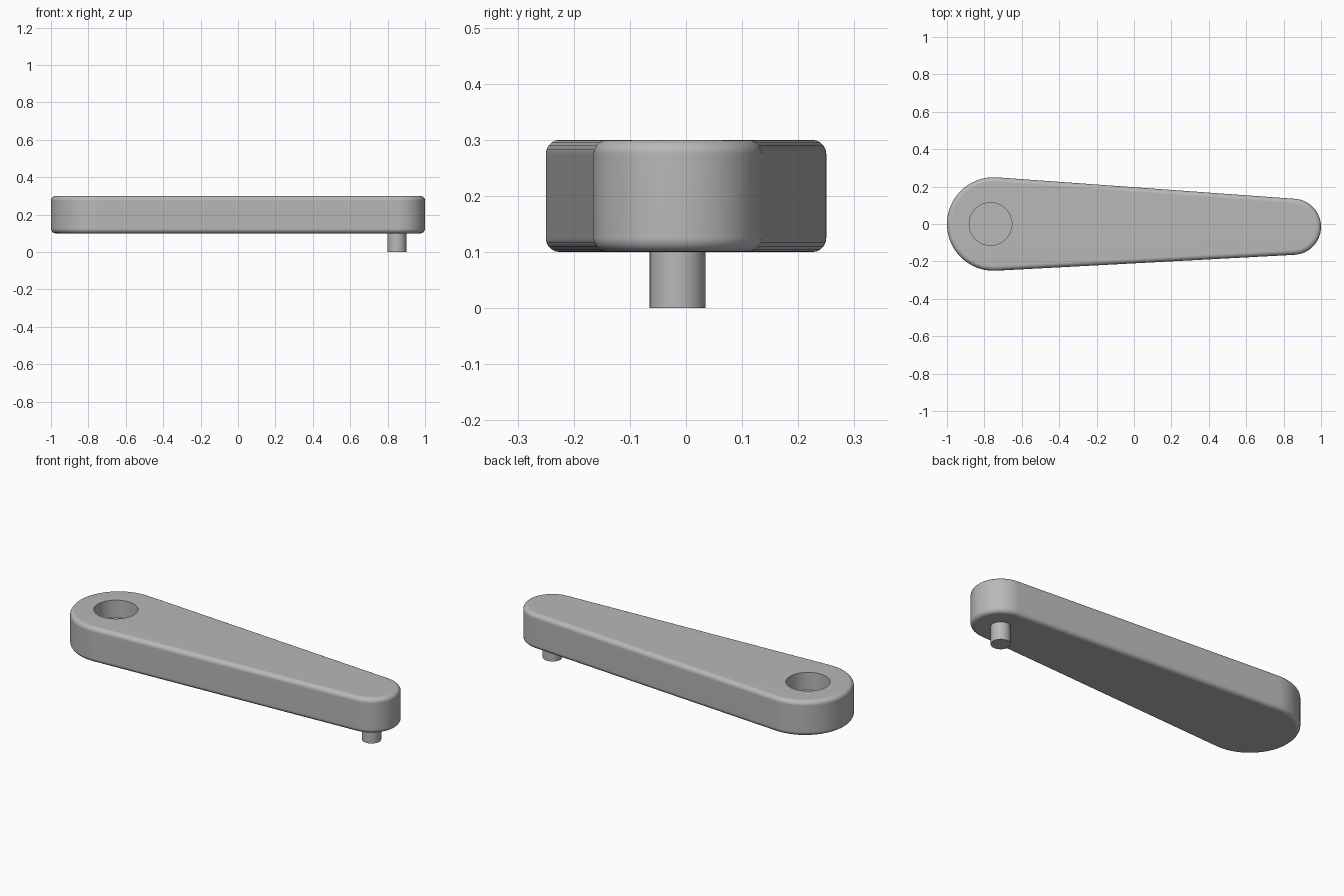
import bpy, bmesh, math
from mathutils import Vector

cube = bpy.data.objects.get("Cube")
if cube:
    bpy.data.objects.remove(cube, do_unlink=True)

# One flat grey
grey = bpy.data.materials.new("grey")
grey.use_nodes = True
colour = (0.48, 0.48, 0.48, 1)
grey.diffuse_color = colour
grey.node_tree.nodes["Principled BSDF"].inputs["Base Color"].default_value = colour

BIG, BIG_R = Vector((-0.75, 0)), 0.25
SMALL, SMALL_R = Vector((0.85, -0.015)), 0.15
HOLE, HOLE_R = Vector((-0.767, 0)), 0.114
BOTTOM, TOP, ROUND = 0.1, 0.3, 0.025


def arc(centre, radius, start, end, steps):
    return [centre + radius * Vector((math.cos(t), math.sin(t)))
            for t in (start + (end - start) * i / steps for i in range(steps + 1))]


def circle(centre, radius, steps=48):
    return arc(centre, radius, 0, math.tau, steps)[:-1]


def arm_outline(inset):
    """Two round ends joined by their outer tangents."""
    axis = SMALL - BIG
    turn = math.atan2(axis.y, axis.x)
    spread = math.acos((BIG_R - SMALL_R) / axis.length)
    return (arc(SMALL, SMALL_R - inset, turn - spread, turn + spread, 32)
            + arc(BIG, BIG_R - inset, turn + spread, turn + math.tau - spread, 40))


def ring(bm, points, z):
    return [bm.verts.new((p.x, p.y, z)) for p in points]


def loft(bm, rings):
    for low, high in zip(rings, rings[1:]):
        for i in range(len(low)):
            j = (i + 1) % len(low)
            bm.faces.new((low[i], low[j], high[j], high[i]))


def finish(bm, name):
    bmesh.ops.recalc_face_normals(bm, faces=bm.faces)
    mesh = bpy.data.meshes.new(name)
    bm.to_mesh(mesh)
    bm.free()
    mesh.materials.append(grey)
    obj = bpy.data.objects.new(name, mesh)
    bpy.context.collection.objects.link(obj)
    bpy.ops.object.select_all(action="DESELECT")
    obj.select_set(True)
    bpy.context.view_layer.objects.active = obj
    bpy.ops.object.shade_smooth_by_angle(angle=math.radians(35))
    weighted = obj.modifiers.new("flat caps", "WEIGHTED_NORMAL")
    weighted.keep_sharp = True
    return obj


# Arm: tapered body with rounded rims
bm = bmesh.new()
quarter = [math.pi / 2 * i / 5 for i in range(6)]
profile = [(ROUND * (1 - math.sin(t)), BOTTOM + ROUND * (1 - math.cos(t))) for t in quarter]
profile += [(inset, BOTTOM + TOP - z) for inset, z in reversed(profile)]
rings = [ring(bm, arm_outline(inset), z) for inset, z in profile]
loft(bm, rings)
bm.faces.new(rings[0])

# Blind round socket in the top of the wide end
floor = ring(bm, circle(HOLE, HOLE_R), TOP - 0.1)
rim = ring(bm, circle(HOLE, HOLE_R), TOP)
loft(bm, [floor, rim])
bm.faces.new(floor)
edges = [bm.edges.get((loop[i - 1], loop[i]))
         for loop in (rings[-1], rim) for i in range(len(loop))]
bmesh.ops.triangle_fill(bm, edges=edges, use_beauty=True, normal=(0, 0, 1))
finish(bm, "arm")

# Pin under the narrow end
bm = bmesh.new()
pin = [ring(bm, circle(SMALL, 0.05, 32), z) for z in (0, BOTTOM + 0.02)]
loft(bm, pin)
for cap in pin:
    bm.faces.new(cap)
finish(bm, "pin")
